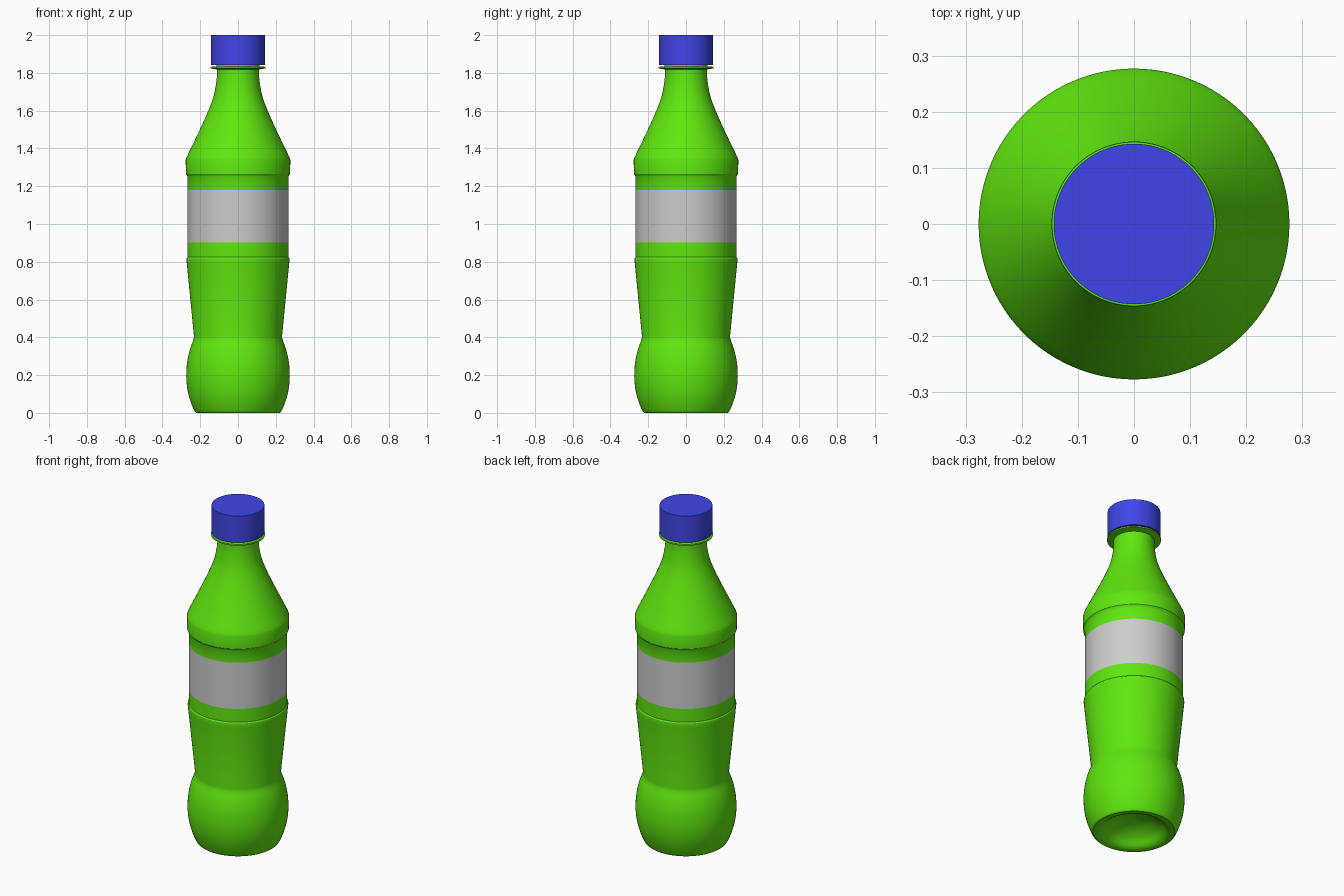
import bpy, bmesh, math

if "Cube" in bpy.data.objects:
    bpy.data.objects.remove(bpy.data.objects["Cube"])

SEG = 96


def material(name, rgb):
    m = bpy.data.materials.new(name)
    m.diffuse_color = (*rgb, 1)
    m.use_nodes = True
    m.node_tree.nodes["Principled BSDF"].inputs["Base Color"].default_value = m.diffuse_color
    return m


green = material("bottle green", (0.115, 0.80, 0.005))
grey = material("label grey", (0.61, 0.61, 0.61))
blue = material("cap blue", (0.05, 0.06, 0.80))


def smooth(points, steps=5):
    """Catmull-Rom curve through (radius, height) points."""
    p = [points[0]] + points + [points[-1]]
    out = []
    for i in range(1, len(p) - 2):
        a, b, c, d = p[i - 1:i + 3]
        for s in range(steps):
            t = s / steps
            out.append(tuple(0.5 * (2 * b[k] + (c[k] - a[k]) * t
                       + (2 * a[k] - 5 * b[k] + 4 * c[k] - d[k]) * t * t
                       + (3 * b[k] - a[k] - 3 * c[k] + d[k]) * t ** 3) for k in (0, 1)))
    return out + [points[-1]]


def lathe(name, profile, mats, pick=None):
    bm = bmesh.new()
    rings = []
    for r, z in profile:
        if r < 1e-5:
            rings.append([bm.verts.new((0, 0, z))] * SEG)
        else:
            rings.append([bm.verts.new((r * math.cos(2 * math.pi * i / SEG),
                                        r * math.sin(2 * math.pi * i / SEG), z))
                          for i in range(SEG)])
    for lo, hi in zip(rings, rings[1:]):
        for i in range(SEG):
            j = (i + 1) % SEG
            f = bm.faces.new(list(dict.fromkeys((lo[i], lo[j], hi[j], hi[i]))))
            if pick:
                f.material_index = pick(f.calc_center_median().z)
    bmesh.ops.recalc_face_normals(bm, faces=bm.faces)
    me = bpy.data.meshes.new(name)
    bm.to_mesh(me)
    bm.free()
    ob = bpy.data.objects.new(name, me)
    bpy.context.collection.objects.link(ob)
    for m in mats:
        me.materials.append(m)
    bpy.ops.object.select_all(action='DESELECT')
    ob.select_set(True)
    bpy.context.view_layer.objects.active = ob
    bpy.ops.object.shade_smooth_by_angle(angle=math.radians(30))
    return ob


# Bottle: hollowed base, round foot, waist, label band, shoulder, neck ring
base = smooth([(0, 0.09), (0.08, 0.075), (0.14, 0.045), (0.175, 0.012), (0.195, 0.001)], 4)
foot = smooth([(0.222, 0.0), (0.232, 0.012), (0.253, 0.065), (0.268, 0.125), (0.274, 0.195),
               (0.269, 0.27), (0.255, 0.335), (0.237, 0.385), (0.233, 0.405)], 4)
band = [(0.271, 0.79), (0.273, 0.81), (0.272, 0.818), (0.267, 0.824), (0.267, 0.903),
        (0.267, 1.18), (0.267, 1.252), (0.270, 1.258), (0.276, 1.266), (0.277, 1.34),
        (0.273, 1.352)]
shoulder = smooth([(0.273, 1.352), (0.202, 1.50), (0.157, 1.60), (0.131, 1.67),
                   (0.118, 1.73), (0.112, 1.78), (0.111, 1.818)], 5)[1:]
neck = [(0.146, 1.824), (0.147, 1.828), (0.146, 1.832), (0.114, 1.835), (0.114, 1.90), (0, 1.90)]
lathe("bottle", base + foot + band + shoulder + neck, [green, grey],
      lambda z: int(0.903 < z < 1.18))

# Screw cap
lathe("cap", [(0, 1.841), (0.143, 1.841), (0.143, 2.0), (0, 2.0)], [blue])
